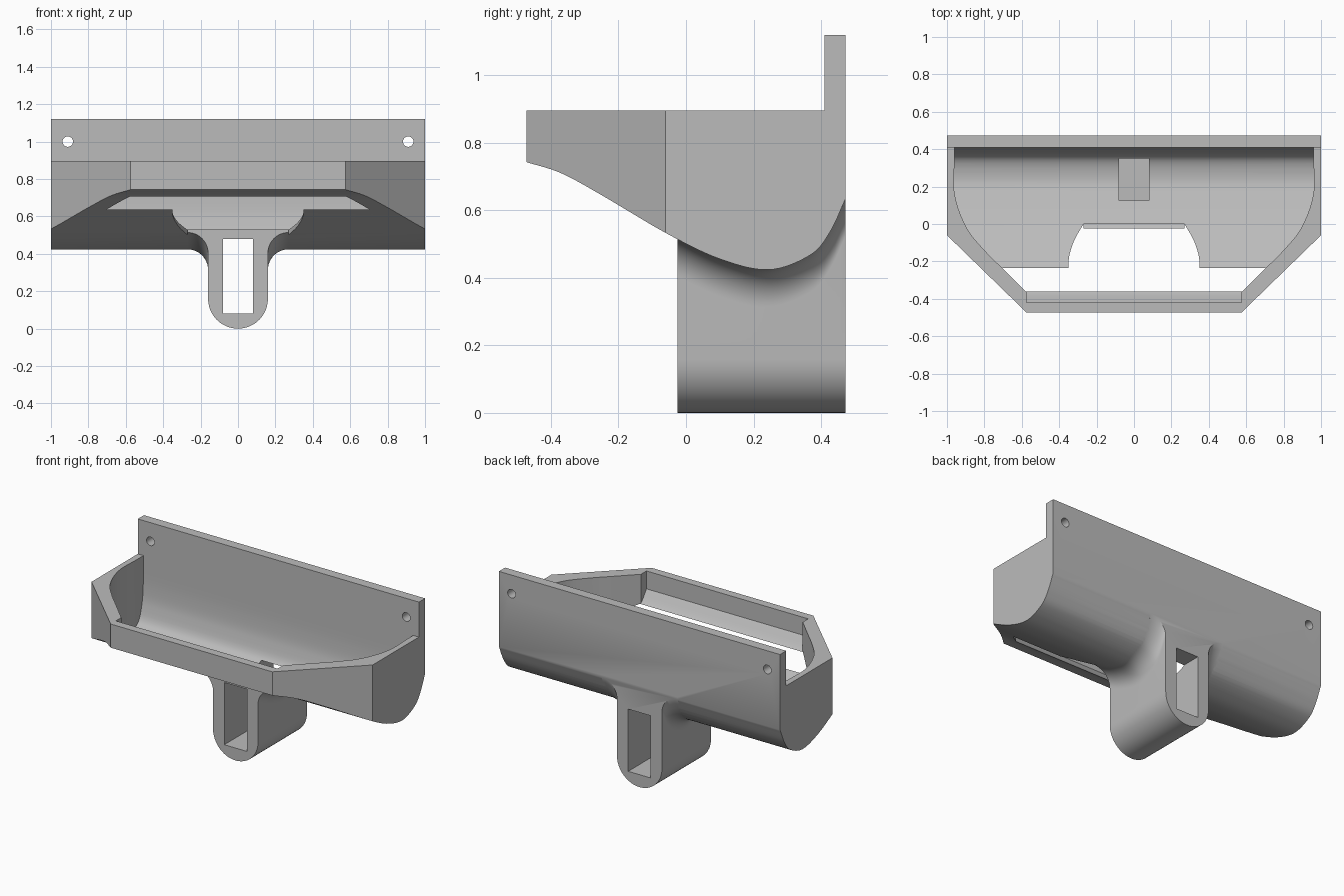
import bpy, bmesh, math
from mathutils import Vector

cube = bpy.data.objects.get("Cube")
if cube:
    bpy.data.objects.remove(cube)

BACK = 0.473
grey = bpy.data.materials.new("plain grey")
grey.use_nodes = True
grey.diffuse_color = (0.5, 0.5, 0.5, 1)
grey.node_tree.nodes["Principled BSDF"].inputs["Base Color"].default_value = (0.5, 0.5, 0.5, 1)


def spline(pts, steps=8):
    """Smooth curve through 2D points."""
    p = [Vector(q) for q in pts]
    p = [2 * p[0] - p[1]] + p + [2 * p[-1] - p[-2]]
    out = []
    for a, b, c, d in zip(p, p[1:], p[2:], p[3:]):
        for i in range(steps):
            t = i / steps
            out.append(0.5 * (2 * b + (c - a) * t + (2 * a - 5 * b + 4 * c - d) * t ** 2
                              + (3 * b - a - 3 * c + d) * t ** 3))
    return [tuple(v) for v in out + [p[-2]]]


def loft(name, rings):
    """Closed solid through matching rings of 3D points."""
    bm = bmesh.new()
    vs = [[bm.verts.new(q) for q in ring] for ring in rings]
    n = len(vs[0])
    for r, s in zip(vs, vs[1:]):
        for i in range(n):
            j = (i + 1) % n
            bm.faces.new((r[i], r[j], s[j], s[i]))
    bm.faces.new(vs[0])
    bm.faces.new(vs[-1])
    bmesh.ops.recalc_face_normals(bm, faces=bm.faces)
    me = bpy.data.meshes.new(name)
    bm.to_mesh(me)
    bm.free()
    me.materials.append(grey)
    ob = bpy.data.objects.new(name, me)
    bpy.context.collection.objects.link(ob)
    return ob


def prism_x(name, pts, w):
    return loft(name, [[(x, y, z) for y, z in pts] for x in (-w, w)])


def prism_y(name, pts, y0, y1):
    return loft(name, [[(x, y, z) for x, z in pts] for y in (y0, y1)])


def prism_z(name, half, z0, z1):
    pts = half + [(-x, y) for x, y in reversed(half)]
    return loft(name, [[(x, y, z) for x, y in pts] for z in (z0, z1)])


def combine(ob, other, op):
    """Apply a boolean and discard the helper."""
    other.hide_render = True
    mod = ob.modifiers.new(op, "BOOLEAN")
    mod.operation, mod.solver, mod.object = op, "EXACT", other
    bpy.context.view_layer.objects.active = ob
    bpy.ops.object.modifier_apply(modifier=mod.name)
    bpy.data.objects.remove(other)


# Trough shell: curved side profile trimmed to a chamfered plan
under = spline([(-0.473, 0.743), (-0.37, 0.71), (-0.25, 0.645), (-0.06, 0.533), (0.1, 0.456),
                (0.245, 0.424), (0.367, 0.467), (0.426, 0.535), (BACK, 0.635)])
shell = prism_x("trough_holder", under + [(BACK, 1.12), (0.41, 1.12), (0.41, 0.895), (-0.473, 0.895)], 1)
combine(shell, prism_z("plan", [(1, 0.6), (1, -0.06), (0.575, -0.473)], -0.1, 1.3), "INTERSECT")

# Hollow, which breaks through the floor behind the front lip
floor = spline([(0.41, 0.89), (0.408, 0.7), (0.393, 0.58), (0.35, 0.48), (0.24, 0.45), (0.125, 0.48),
                (0, 0.528), (-0.22, 0.63), (-0.29, 0.656), (-0.365, 0.71), (-0.42, 0.78)])
hollow = prism_x("hollow", floor + [(-0.42, 1), (0.41, 1)], 1.1)
rim = spline([(0.96, 0.6), (0.96, 0.35), (0.958, 0.155), (0.895, -0.02), (0.8, -0.14),
              (0.69, -0.25), (0.575, -0.365)])
combine(hollow, prism_z("rim", rim + [(0.575, -0.6)], 0, 1.3), "INTERSECT")
combine(shell, hollow, "DIFFERENCE")

# Notch in the floor ahead of the arm
notch = spline([(0.35, -0.29), (0.35, -0.22), (0.345, -0.165), (0.318, -0.085), (0.27, 0)])
combine(shell, prism_z("notch", notch, 0.3, 0.75), "DIFFERENCE")


# Hanging arm with a rounded foot, flaring into the trough
def under_z(y):
    for (a, za), (b, zb) in zip(under, under[1:]):
        if a <= y <= b:
            return za + (zb - za) * (y - a) / (b - a)
    return under[-1][1]


def arm_ring(y, r=0.16, f=0.11, steps=12):
    z = under_z(y)
    angles = [math.pi / 2 * i / steps for i in range(steps + 1)]
    half = [(r * math.sin(a), r - r * math.cos(a)) for a in angles]
    half += [(r + f - f * math.cos(a), z - f + f * math.sin(a)) for a in angles]
    half.append((r + f, z + 0.015))
    return [(x, y, h) for x, h in half + [(-x, h) for x, h in reversed(half[1:])]]


ys = [-0.025 + (BACK + 0.025) * i / 32 for i in range(33)]
combine(shell, loft("arm", [arm_ring(y) for y in ys]), "UNION")

# Slot along the arm, also opening through the floor
slot = [(-0.08, 0.08), (0.08, 0.08), (0.08, 0.48), (-0.08, 0.48)]
combine(shell, prism_y("slot", slot, -0.1, 0.6), "DIFFERENCE")

# Screw holes in the back plate
for side in (-1, 1):
    ring = [(side * 0.91 + 0.028 * math.cos(math.tau * i / 24), 1 + 0.028 * math.sin(math.tau * i / 24))
            for i in range(24)]
    combine(shell, prism_y("screw_hole", ring, 0.3, 0.6), "DIFFERENCE")

bpy.ops.object.select_all(action="DESELECT")
shell.select_set(True)
bpy.context.view_layer.objects.active = shell
bpy.ops.object.shade_smooth_by_angle(angle=math.radians(30))
